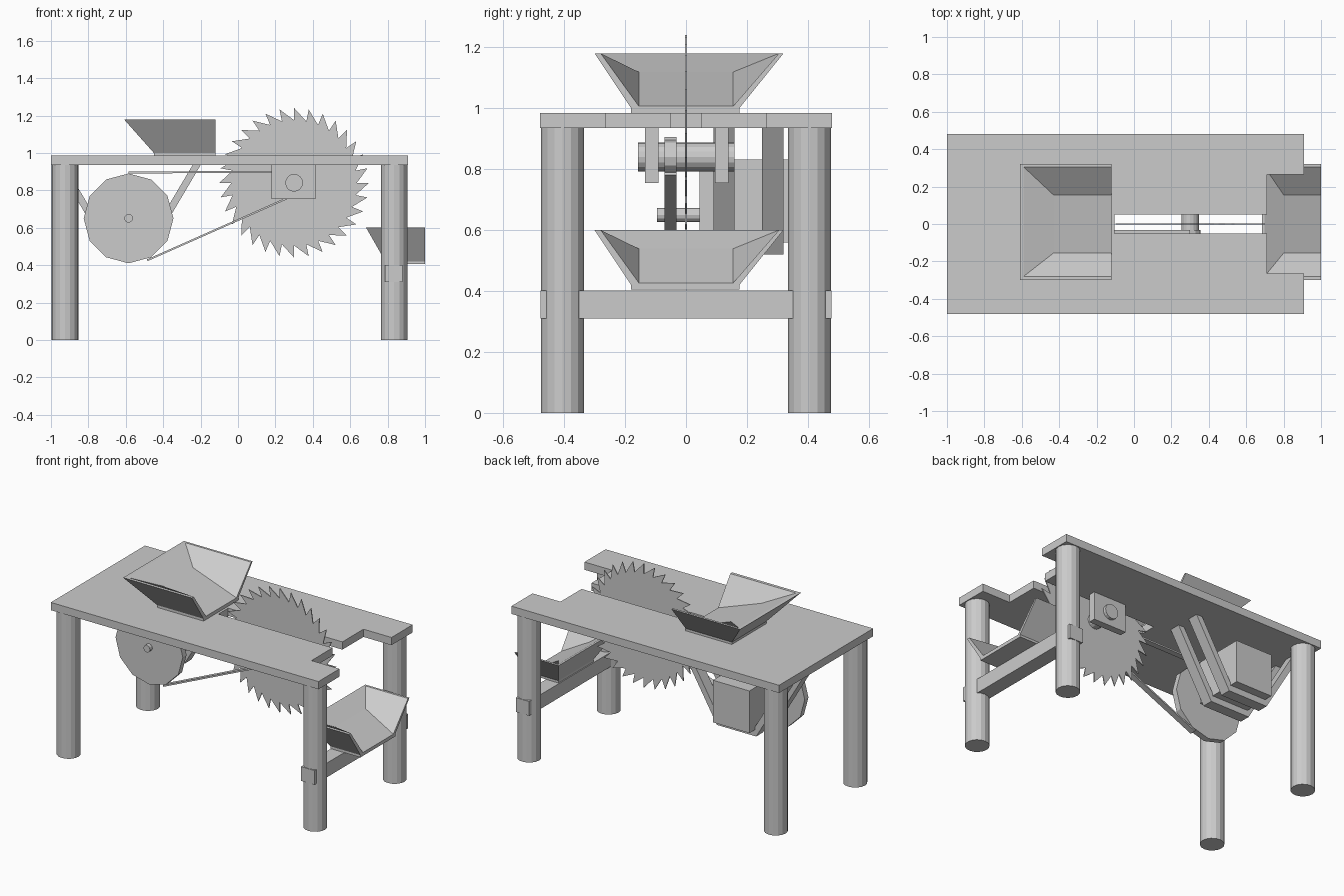
import bpy, bmesh
from math import sin, cos, pi, atan2, acos, hypot
from mathutils import Vector

cube = bpy.data.objects.get("Cube")
if cube:
    bpy.data.objects.remove(cube, do_unlink=True)

GRAY = (0.6, 0.6, 0.6, 1)
metal = bpy.data.materials.new("plain_gray")
metal.use_nodes = True
metal.diffuse_color = GRAY
metal.node_tree.nodes["Principled BSDF"].inputs["Base Color"].default_value = GRAY


def finish(name, bm):
    bmesh.ops.recalc_face_normals(bm, faces=bm.faces)
    mesh = bpy.data.meshes.new(name)
    bm.to_mesh(mesh)
    bm.free()
    mesh.materials.append(metal)
    obj = bpy.data.objects.new(name, mesh)
    bpy.context.collection.objects.link(obj)
    return obj


def prism(name, points, lo, hi, axis="y"):
    """Extrude a flat outline between lo and hi along an axis."""
    bm = bmesh.new()
    place = (lambda a, b: (a, lo, b)) if axis == "y" else (lambda a, b: (a, b, lo))
    face = bm.faces.new([bm.verts.new(place(a, b)) for a, b in points])
    moved = bmesh.ops.extrude_face_region(bm, geom=[face])["geom"]
    step = Vector((0, hi - lo, 0)) if axis == "y" else Vector((0, 0, hi - lo))
    bmesh.ops.translate(bm, vec=step, verts=[v for v in moved if isinstance(v, bmesh.types.BMVert)])
    return finish(name, bm)


def box(name, x0, x1, y0, y1, z0, z1):
    return prism(name, [(x0, z0), (x1, z0), (x1, z1), (x0, z1)], y0, y1)


def circle(cx, cy, r, sides):
    return [(cx + r * cos(2 * pi * i / sides), cy + r * sin(2 * pi * i / sides))
            for i in range(sides)]


def strip(name, p, q, thick, y0, y1):
    """Thin straight band from p to q in the side plane."""
    length = hypot(q[0] - p[0], q[1] - p[1])
    nx, nz = (p[1] - q[1]) / length * thick, (q[0] - p[0]) / length * thick
    return prism(name, [p, q, (q[0] + nx, q[1] + nz), (p[0] + nx, p[1] + nz)], y0, y1)


def chute(name, x_end, x_scale, z):
    """Flared tray with a sloping floor, open towards +x."""
    bm = bmesh.new()
    # back x offset, low y, high y, back z, front z
    rings = [(-0.33, -0.18, 0.175, 0.015, 0.015),
             (-0.49, -0.30, 0.32, 0.195, 0.195),
             (-0.47, -0.28, 0.305, 0.195, 0.195),
             (-0.31, -0.155, 0.155, 0.134, 0.022)]
    loops = []
    for back, y0, y1, zb, zf in rings:
        xb = x_end + back * x_scale
        loops.append([bm.verts.new(c) for c in (
            (x_end, y0, z + zf), (xb, y0, z + zb), (xb, y1, z + zb), (x_end, y1, z + zf))])
    for low, high in zip(loops, loops[1:]):
        for i in range(3):
            bm.faces.new((low[i], low[i + 1], high[i + 1], high[i]))
    bm.faces.new(loops[0])
    bm.faces.new(loops[3])
    for i in (0, 3):
        bm.faces.new([ring[i] for ring in loops])
    bm.faces.new((loops[0][0], loops[0][3], loops[3][3], loops[3][0]))
    finish(name, bm)
    box(name + "_base", x_end - 0.33 * x_scale, x_end, -0.18, 0.175, z, z + 0.015)


# Table top with blade slot opening into the end notch
half = [(-1, -0.48), (0.91, -0.48), (0.91, -0.265), (0.71, -0.265), (0.71, -0.05), (-0.105, -0.05)]
prism("table_top", half + [(x, -y) for x, y in reversed(half)], 0.935, 0.985, "z")

# Legs and crossbar
for end, x in (("rear", -0.925), ("outfeed", 0.835)):
    for side, y in (("right", -0.405), ("left", 0.405)):
        prism(f"{end}_{side}_leg", circle(x, y, 0.071, 16), 0, 0.935, "z")
box("crossbar", 0.785, 0.88, -0.478, 0.478, 0.31, 0.402)

# Feed and outlet chutes
chute("feed_chute", -0.12, 1, 0.985)
chute("outlet_chute", 1.0, 0.643, 0.405)

# Saw blade with raked teeth
AX, AZ, TEETH = 0.30, 0.84, 32
outline = []
for i in range(TEETH):
    a = 2 * pi * i / TEETH
    outline.append((AX + 0.335 * cos(a), AZ + 0.335 * sin(a)))
    tip = a + 2 * pi / TEETH * 1.0
    outline.append((AX + 0.4 * cos(tip), AZ + 0.4 * sin(tip)))
prism("saw_blade", outline, -0.003, 0.003)

# Blade axle, bearings and small pulley
prism("blade_axle", circle(AX, AZ, 0.047, 16), -0.157, 0.16)
box("right_bearing", 0.18, 0.415, -0.135, -0.09, 0.755, 0.935)
box("left_bearing", 0.18, 0.415, 0.095, 0.14, 0.755, 0.935)
prism("small_pulley", circle(AX, AZ, 0.055, 12), -0.07, -0.032)

# Drive wheel, shaft and motor
WX, WZ, R, r = -0.585, 0.65, 0.24, 0.055
prism("drive_wheel", circle(WX, WZ, R, 12), -0.07, -0.032)
prism("motor_shaft", circle(WX, WZ, 0.023, 12), -0.095, 0.06)
box("motor", WX - 0.13, WX + 0.13, 0.045, 0.375, 0.56, 0.832)

# Belt runs along both outer tangents
dx, dz = AX - WX, AZ - WZ
heading, spread = atan2(dz, dx), acos((R - r) / hypot(dx, dz))
for name, sign in (("upper_belt", 1), ("lower_belt", -1)):
    a = heading + sign * spread
    strip(name, (WX + R * cos(a), WZ + R * sin(a)), (AX + r * cos(a), AZ + r * sin(a)),
          0.01 * sign, -0.07, -0.032)

# Motor hangers: trapezoid cradles under the table
outer = [(-0.385, 0.935), (-0.14, 0.52)]
inner = [(-0.12, 0.56), (-0.342, 0.935)]
arm = [(WX + x, z) for x, z in outer]
arm += [(WX - x, z) for x, z in reversed(outer)]
arm += [(WX - x, z) for x, z in reversed(inner[::-1])][::-1][::-1][::-1]
arm += [(WX + x, z) for x, z in inner]
prism("front_motor_hanger", arm, 0.09, 0.16)
prism("back_motor_hanger", arm, 0.25, 0.32)
